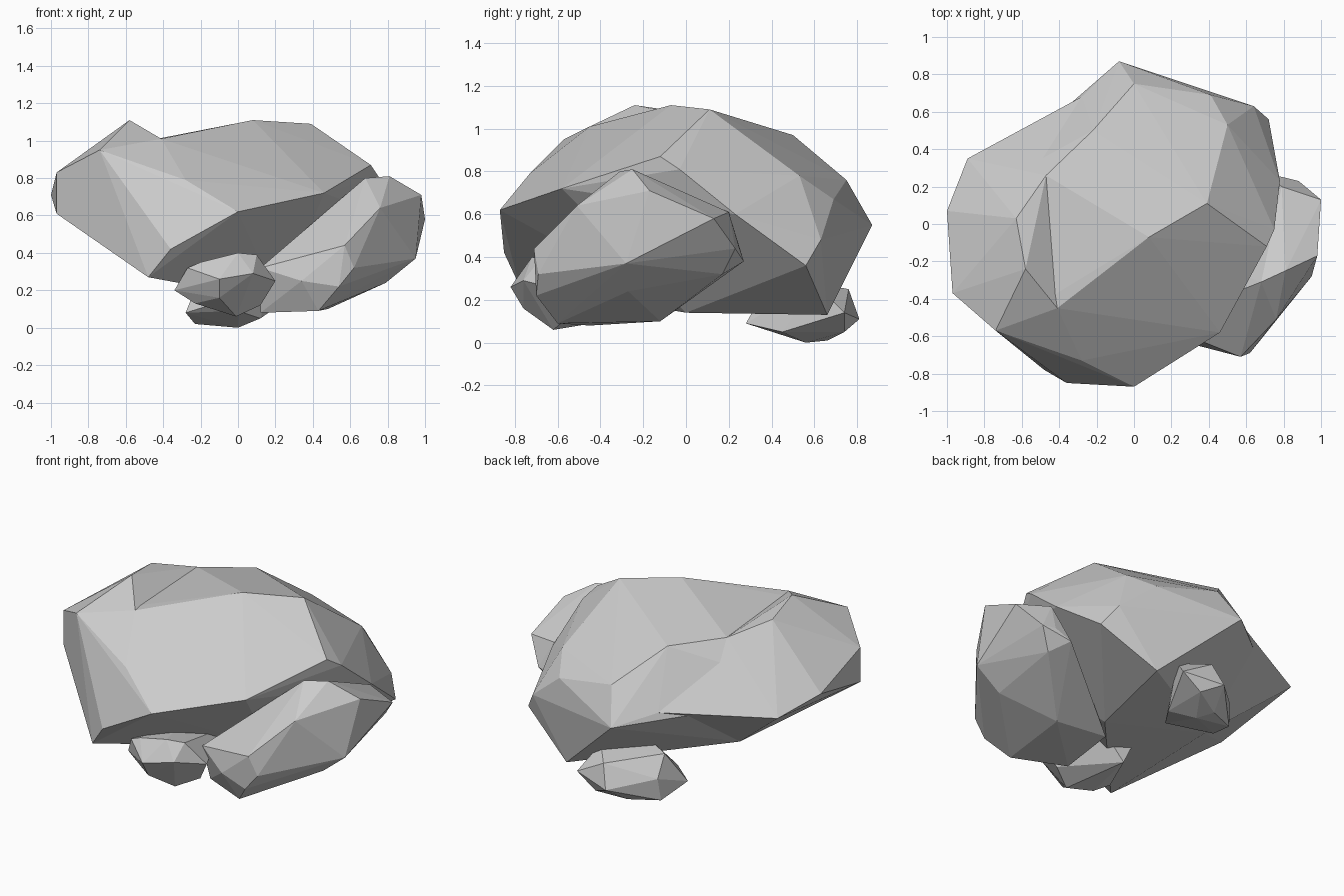
import bpy, bmesh


def rock(name, points):
    """Faceted stone: convex hull of a few corner points."""
    bm = bmesh.new()
    for p in points:
        bm.verts.new(p)
    bmesh.ops.convex_hull(bm, input=bm.verts[:])
    loose = [v for v in bm.verts if not v.link_faces]
    bmesh.ops.delete(bm, geom=loose, context='VERTS')
    bmesh.ops.recalc_face_normals(bm, faces=bm.faces[:])
    mesh = bpy.data.meshes.new(name)
    bm.to_mesh(mesh)
    bm.free()
    obj = bpy.data.objects.new(name, mesh)
    bpy.context.collection.objects.link(obj)
    return obj


# Main boulder
rock("main_boulder", [
    # crown
    (-.41, -.45, 1.01), (.08, -.07, 1.11), (.39, .11, 1.09), (-.47, .26, 1.0), (-.22, .5, .97),
    # shoulders
    (-.74, -.57, .95), (-.28, -.73, .79), (.46, -.58, .72), (.71, -.12, .87),
    (.75, -.03, .81), (.5, .53, .78), (0, .75, .76),
    # waist
    (0, -.87, .62), (-.97, -.37, .61), (-.97, -.37, .83), (-1, .07, .71),
    (-.28, .68, .63), (-.08, .87, .55), (.41, .69, .67), (.64, .63, .48), (.72, .56, .36), (.78, .23, .6),
    # underside
    (-.36, -.85, .42), (-.48, -.78, .27), (-.45, .1, .27), (.38, .66, .13), (.22, 0, .14),
])

# Raised ridge along the left of the main boulder
rock("left_ridge", [
    (-.58, -.24, 1.11), (-.63, .03, 1.07), (-.41, -.45, 1.01), (-.47, .26, 1.0),
    (-.74, -.57, .95), (-.97, -.37, .83), (-.97, -.37, .61), (-1, .07, .71),
    (-.89, .35, .63), (-.28, .68, .63), (-.45, .1, .27),
])

# Medium boulder leaning on the right
rock("right_boulder", [
    (.68, -.31, .8), (.81, -.25, .81), (.98, -.17, .71), (1, .13, .58), (.88, .23, .44),
    (.79, .2, .61), (.8, .25, .44), (.7, .27, .38), (.57, -.71, .44), (.54, -.7, .22),
    (.95, -.28, .37), (.76, -.51, .64), (.43, -.6, .09), (.12, -.45, .08), (.12, -.53, .32),
    (.34, -.65, .25), (.38, -.62, .4), (.79, .17, .32), (.79, -.27, .24), (.48, -.12, .10),
    (.13, -.1, .12), (.62, -.69, .32),
])

# Small stone at the front
rock("front_stone", [
    (-.34, -.62, .2), (-.27, -.69, .32), (-.2, -.7, .35), (0, -.72, .4), (.1, -.68, .39),
    (.2, -.6, .25), (.12, -.55, .12), (-.01, -.62, .06), (-.23, -.64, .13), (-.1, -.82, .26),
    (-.1, -.76, .16), (.08, -.76, .29), (-.2, -.2, .3), (.05, -.25, .3), (-.14, -.26, .12),
])

# Small stone at the back
rock("back_stone", [
    (-.28, .38, .08), (-.23, .58, .02), (0, .56, 0), (-.05, .66, .01), (.12, .45, .05), (0, .28, .09),
    (-.15, .3, .12), (.12, .74, .05), (0, .81, .11), (.05, .76, .25), (.25, .74, .14),
    (-.22, .6, .16), (-.2, .5, .28), (.18, .6, .28), (0, .4, .3),
])
